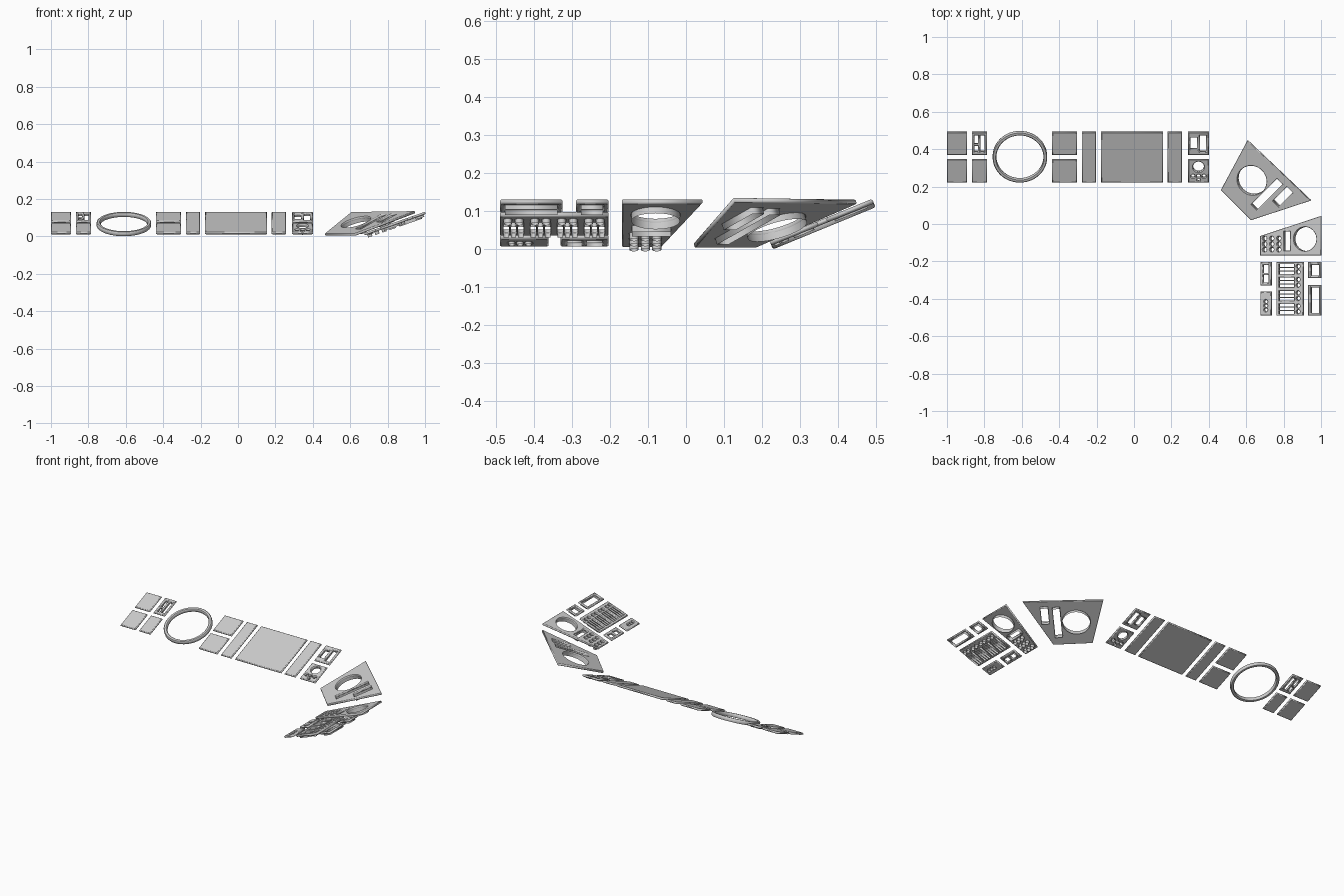
import bpy
from math import atan, cos, sin, pi, radians
from mathutils import Matrix

if "Cube" in bpy.data.objects:
    bpy.data.objects.remove(bpy.data.objects["Cube"])

grey = bpy.data.materials.new("panel_grey")
grey.use_nodes = True
grey.diffuse_color = (0.6, 0.6, 0.6, 1)
grey.node_tree.nodes["Principled BSDF"].inputs["Base Color"].default_value = (0.6, 0.6, 0.6, 1)


class Section:
    """A sloped console section: a runs along its edge, b runs up the slope."""

    def __init__(self, origin, turn, slope):
        tilt = atan(slope)
        self.k = 1 / cos(tilt)
        self.matrix = (Matrix.Translation(origin) @ Matrix.Rotation(radians(turn), 4, "Z")
                       @ Matrix.Rotation(tilt, 4, "X"))

    def rect(self, a0, a1, b0, b1):
        return self.poly((a0, b0), (a1, b0), (a1, b1), (a0, b1))

    def poly(self, *pts):
        return [(a, b * self.k) for a, b in pts]

    def circle(self, a, b, r, n=32):
        return [(a + r * cos(2 * pi * i / n), b * self.k + r * sin(2 * pi * i / n))
                for i in range(n)]

    def sheet(self, name, loops, fill, top, bottom, bevel=0.0):
        curve = bpy.data.curves.new(name, "CURVE")
        curve.dimensions = "2D"
        curve.fill_mode = "BOTH" if fill else "NONE"
        curve.extrude = (top - bottom) / 2 - bevel
        curve.bevel_depth = bevel
        curve.bevel_resolution = 0
        curve.offset = -bevel
        for loop in loops:
            spline = curve.splines.new("POLY")
            spline.points.add(len(loop) - 1)
            for point, (a, b) in zip(spline.points, loop):
                point.co = (a, b, 0, 1)
            spline.use_cyclic_u = True
        temp = bpy.data.objects.new(name + "_outline", curve)
        bpy.context.collection.objects.link(temp)
        graph = bpy.context.evaluated_depsgraph_get()
        mesh = bpy.data.meshes.new_from_object(temp.evaluated_get(graph))
        bpy.data.objects.remove(temp)
        mesh.materials.clear()
        mesh.materials.append(grey)
        obj = bpy.data.objects.new(name, mesh)
        bpy.context.collection.objects.link(obj)
        obj.matrix_world = self.matrix @ Matrix.Translation((0, 0, (top + bottom) / 2))

    def plate(self, name, outline, holes=(), depth=0.024, bevel=0.004):
        self.sheet(name, [outline, *holes], True, 0, -0.013, bevel)
        if holes:  # sleeves below the openings
            self.sheet(name + "_sleeves", holes, False, -0.009, -depth)


# Long back section
back = Section((0, 0.22, 0.022), 0, 0.41)
LOW, HIGH, FULL = (0, 0.125), (0.148, 0.27), (0, 0.27)
for name, a0, a1, rows in (
        ("left_end_plate", -1.0, -0.893, (LOW, HIGH)),
        ("left_small_plate", -0.866, -0.786, (LOW,)),
        ("middle_plate", -0.438, -0.305, (LOW, HIGH)),
        ("left_strip", -0.278, -0.203, (FULL,)),
        ("main_screen", -0.176, 0.155, (FULL,)),
        ("right_strip", 0.18, 0.257, (FULL,))):
    for i, row in enumerate(rows):
        back.plate(f"{name}_{i + 1}", back.rect(a0, a1, *row))
back.plate("left_slot_plate", back.rect(-0.866, -0.786, *HIGH),
           [back.rect(-0.852, -0.834, 0.166, 0.196), back.rect(-0.852, -0.834, 0.206, 0.252),
            back.rect(-0.822, -0.8, 0.166, 0.252)], 0.018)
back.plate("right_slot_plate", back.rect(0.29, 0.4, *HIGH),
           [back.rect(0.303, 0.337, 0.18, 0.24), back.rect(0.352, 0.385, 0.166, 0.252)], 0.018)
back.plate("right_dial_plate", back.rect(0.29, 0.4, *LOW),
           [back.circle(0.345, 0.085, 0.029, 24)]
           + [back.circle(0.345 + d, 0.035, 0.01, 8) for d in (-0.03, 0, 0.03)]
           + [back.circle(0.345, 0.015, 0.008, 8)], 0.018)
back.sheet("round_ring", [back.circle(-0.61, 0.135, 0.146, 48), back.circle(-0.61, 0.135, 0.126, 48)],
           True, 0, -0.024, 0.004)

# Angled corner section
corner = Section((0.3225, 0.3225, 0.016), -45, 0.4)
corner.plate("corner_panel", corner.poly((0.2, 0), (0.428, 0), (0.58, 0.3), (0.113, 0.288)),
             [corner.circle(0.281, 0.154, 0.081, 40),
              corner.rect(0.37, 0.412, 0.06, 0.255),
              corner.rect(0.438, 0.482, 0.155, 0.262)], 0.03, 0.002)

# Right section: upper panel with a large dial opening
side = Section((0.674, 0, 0.018), -90, 0.35)
buttons = [side.circle(a, b, 0.012, 8) for b in (0.024, 0.062, 0.1) for a in (0.077, 0.107, 0.137)]
side.plate("dial_panel", side.poly((0.064, 0), (0.168, 0), (0.168, 0.326), (-0.043, 0.326)),
           [side.circle(0.08, 0.24, 0.064, 40), side.rect(0.04, 0.142, 0.126, 0.16)] + buttons,
           0.03, 0.002)

# Inner column of the right section
side.plate("inner_slot_plate", side.rect(0.204, 0.33, 0, 0.06),
           [side.rect(0.22, 0.262, 0.016, 0.044), side.rect(0.274, 0.314, 0.016, 0.044)], 0.018)
side.plate("inner_button_plate", side.rect(0.362, 0.49, 0, 0.06),
           [side.circle(a, 0.03, 0.009, 8) for a in (0.415, 0.437, 0.459)], 0.018)

# Middle column: four repeated switch modules
holes = []
for i in range(4):
    a = 0.241 + i * 0.071
    holes += [side.rect(a + d - 0.007, a + d + 0.007, 0.014, 0.096) for d in (-0.019, 0, 0.019)]
    holes += [side.circle(a + d, 0.117, 0.011, 8) for d in (-0.015, 0.015)]
side.plate("switch_plate", side.rect(0.204, 0.49, 0.086, 0.23),
           [[(a, b + 0.086 * side.k) for a, b in h] for h in holes], 0.024, 0.002)

# Outer column frames
for name, a0, a1 in (("short_outer_frame", 0.204, 0.29), ("long_outer_frame", 0.325, 0.49)):
    side.plate(name, side.rect(a0, a1, 0.256, 0.326),
               [side.rect(a0 + 0.014, a1 - 0.014, 0.27, 0.314)], 0.024)
